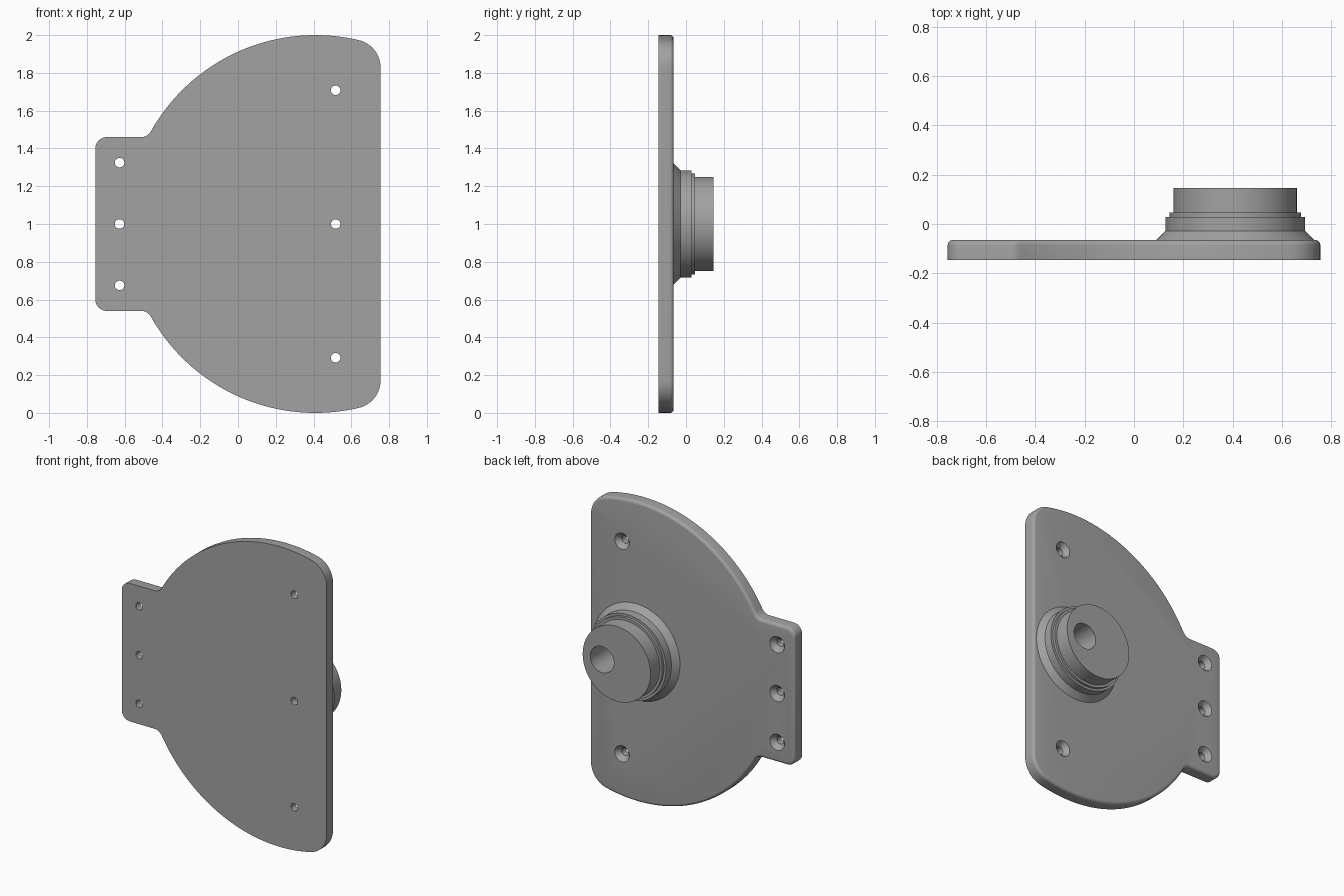
import bpy, bmesh, math
from math import sin, cos, pi, sqrt, atan2

cube = bpy.data.objects.get("Cube")
if cube:
    bpy.data.objects.remove(cube, do_unlink=True)

grey = bpy.data.materials.new("plain grey")
grey.use_nodes = True
grey.diffuse_color = (0.36, 0.36, 0.36, 1)
grey.node_tree.nodes["Principled BSDF"].inputs["Base Color"].default_value = grey.diffuse_color

CX, CZ = 0.41, 1.0                 # centre of the big arc and the boss
FRONT, BACK, TIP = -0.145, -0.065, 0.145
HOLE_X, BORE = 0.517, 0.087


def make(name, bm):
    bmesh.ops.recalc_face_normals(bm, faces=bm.faces)
    mesh = bpy.data.meshes.new(name)
    bm.to_mesh(mesh)
    bm.free()
    mesh.materials.append(grey)
    ob = bpy.data.objects.new(name, mesh)
    bpy.context.collection.objects.link(ob)
    return ob


def skin(name, loops):
    """Closed solid through rings that have equal point counts."""
    bm = bmesh.new()
    rings = [[bm.verts.new(p) for p in loop] for loop in loops]
    n = len(rings[0])
    for a, b in zip(rings, rings[1:]):
        for i in range(n):
            j = (i + 1) % n
            bm.faces.new((a[i], a[j], b[j], b[i]))
    bm.faces.new(rings[0])
    bm.faces.new(rings[-1])
    return make(name, bm)


def lathe(name, x, z, profile, n):
    """Turned solid about the y direction from (radius, y) pairs."""
    return skin(name, [[(x + r * cos(2 * pi * i / n), y, z + r * sin(2 * pi * i / n))
                        for i in range(n)] for r, y in profile])


def arc(x, z, r, a0, a1, n, side=1):
    """Outline samples: position and outward normal (side -1 is a hollow corner)."""
    out = []
    for i in range(n + 1):
        a = a0 + (a1 - a0) * i / n
        out.append((x + r * cos(a), z + r * sin(a), side * cos(a), side * sin(a)))
    return out


# Upper half of the plate outline, from the straight edge round to the tab
EDGE, TAB_X, TAB_H = 0.755, -0.755, 0.46
rc, rt, rf = 0.15, 0.06, 0.06      # main corner, tab corner, hollow fillet
corner_x = EDGE - rc
corner_h = sqrt((1 - rc) ** 2 - (corner_x - CX) ** 2)
a_corner = atan2(corner_h, corner_x - CX)
fil_h = TAB_H + rf
fil_dx = sqrt((1 + rf) ** 2 - fil_h ** 2)
a_fil = atan2(fil_h, -fil_dx)
half = (arc(corner_x, corner_h, rc, 0, a_corner, 14)
        + arc(CX, 0, 1, a_corner, a_fil, 60)[1:-1]
        + arc(CX - fil_dx, fil_h, rf, a_fil - pi, -pi / 2, 8, -1)
        + arc(TAB_X + rt, TAB_H - rt, rt, pi / 2, pi, 10))
outline = half + [(x, -z, nx, -nz) for x, z, nx, nz in reversed(half)]

# Plate with a rounded back rim
round_r = 0.02
levels = [(0, FRONT)]
for k in range(6):
    t = k * pi / 10
    levels.append((round_r * (1 - cos(t)), BACK - round_r * (1 - sin(t))))
plate = skin("plate", [[(x - d * nx, y, CZ + z - d * nz) for x, z, nx, nz in outline]
                       for d, y in levels])

# Stepped boss on the back
boss = lathe("boss", CX, CZ, [(0.32, BACK - 0.005), (0.32, BACK), (0.283, -0.028),
                              (0.283, 0.028), (0.267, 0.028), (0.267, 0.047),
                              (0.25, 0.047), (0.25, TIP)], 96)


def cut(target, cutter):
    mod = target.modifiers.new("cut", "BOOLEAN")
    mod.operation = "DIFFERENCE"
    mod.solver = "EXACT"
    mod.object = cutter
    bpy.context.view_layer.objects.active = target
    bpy.ops.object.modifier_apply(modifier=mod.name)
    bpy.data.objects.remove(cutter, do_unlink=True)


# Countersunk screw holes
holes = [(-0.627, CZ + s * 0.325) for s in (-1, 0, 1)]
holes += [(HOLE_X, CZ + s * 0.708) for s in (-1, 0, 1)]
for x, z in holes:
    cut(plate, lathe("screw_hole", x, z, [(0.025, FRONT - 0.05), (0.025, BACK - 0.032),
                                          (0.054, BACK), (0.054, BACK + 0.03)], 32))

# Off-centre access bore through the boss
cut(boss, lathe("bore", HOLE_X, CZ, [(BORE, BACK - 0.05), (BORE, TIP + 0.05)], 48))

for ob in (plate, boss):
    bpy.ops.object.select_all(action="DESELECT")
    ob.select_set(True)
    bpy.context.view_layer.objects.active = ob
    bpy.ops.object.shade_smooth_by_angle(angle=math.radians(30))
